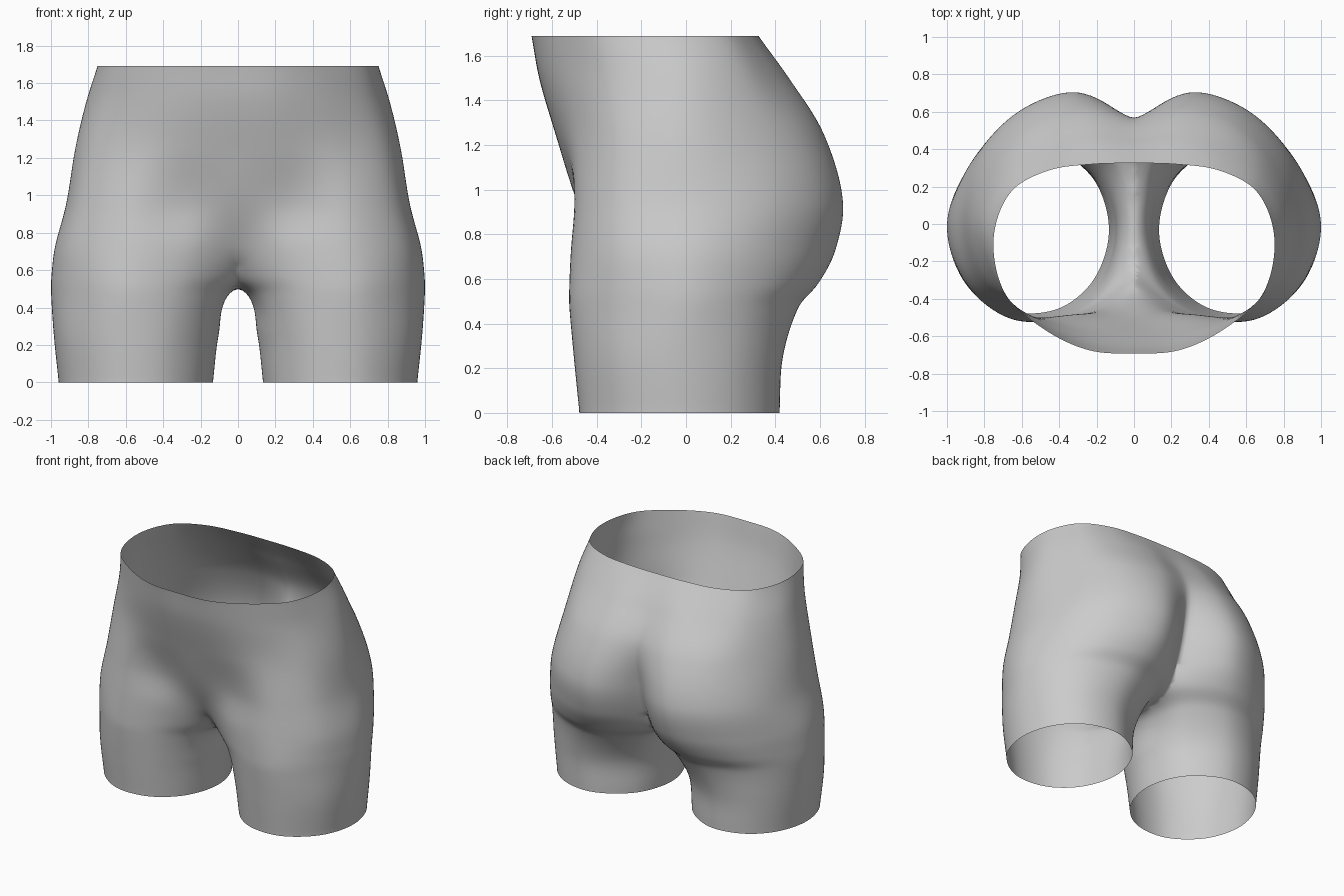
import bpy, bmesh, math

if "Cube" in bpy.data.objects:
    bpy.data.objects.remove(bpy.data.objects["Cube"])

LEG_ANGLES = [-140, -110, -75, -36, 0, 35, 64, 98, 140, 170, 190]


def leg_ring(cx, cy, rx, ry):
    return [(cx + rx * math.cos(math.radians(a)), cy + ry * math.sin(math.radians(a)))
            for a in LEG_ANGLES]


# Half-body cross-sections above the leg: nine points from front middle,
# round the hip, to back middle, then inner x and its back / front y
LEVELS = [0.48, 0.57, 0.72, 0.95, 1.25, 1.5, 1.69]
SECTIONS = [
    [.13, -.318, .33, -.478, .64, -.513, .90, -.32, 1.0, 0, .89, .28, .70, .44, .40, .505, .12, .35, .05, .10, -.10],
    [.02, -.29, .29, -.475, .64, -.511, .90, -.32, .998, 0, .88, .31, .68, .50, .36, .585, .03, .40, -.14, .10, -.10],
    [0, -.39, .28, -.485, .62, -.504, .89, -.32, .98, 0, .87, .33, .63, .575, .31, .665, 0, .45, -.15, .15, -.40],
    [0, -.49, .28, -.485, .60, -.488, .84, -.32, .92, 0, .81, .385, .58, .62, .29, .702, 0, .52, -.15, .25, -.485],
    [0, -.585, .28, -.565, .56, -.485, .79, -.31, .87, 0, .73, .35, .53, .54, .27, .618, 0, .56, -.22, .50, -.565],
    [0, -.658, .26, -.635, .53, -.515, .73, -.33, .81, 0, .68, .27, .48, .40, .25, .46, 0, .445, -.25, .46, -.635],
    [0, -.692, .24, -.675, .50, -.55, .69, -.37, .748, -.05, .65, .18, .46, .285, .22, .32, 0, .325, -.22, .32, -.675],
]
zs = [0, 0.25] + LEVELS
rings = [leg_ring(.547, -.03, .412, .45), leg_ring(.545, -.035, .44, .47)]
for s in SECTIONS:
    pts = [(s[i], s[i + 1]) for i in range(0, 18, 2)]
    rings.append(pts + [(s[18], s[19]), (s[18], s[20])])
N = len(LEG_ANGLES)


def hermite(a, b, ma, mb, t):
    return ((2*t**3 - 3*t*t + 1) * a + (t**3 - 2*t*t + t) * ma
            + (3*t*t - 2*t**3) * b + (t**3 - t*t) * mb)


def smooth_ring(p, steps=10):
    """Closed smooth curve through the control points, spaced by chord length."""
    out = []
    for i in range(N):
        a, b, c, d = p[i - 1], p[i], p[(i + 1) % N], p[(i + 2) % N]
        h0, h1, h2 = (max(math.dist(*e), 1e-3) ** 0.75 for e in ((a, b), (b, c), (c, d)))
        for k in range(steps):
            pt = []
            for q in (0, 1):
                s0, s1, s2 = (b[q] - a[q]) / h0, (c[q] - b[q]) / h1, (d[q] - c[q]) / h2
                m1 = (s0 * h1 + s1 * h0) / (h0 + h1) * h1
                m2 = (s1 * h2 + s2 * h1) / (h1 + h2) * h1
                pt.append(hermite(b[q], c[q], m1, m2, k / steps))
            out.append(tuple(pt))
    return out


def ring_at(z):
    """Control ring interpolated smoothly in height."""
    i = max(k for k in range(len(zs) - 1) if zs[k] <= z + 1e-9)
    h = zs[i + 1] - zs[i]
    t = (z - zs[i]) / h

    def slope(k, j, q):
        lo, hi = max(k - 1, 0), min(k + 1, len(zs) - 1)
        return (rings[hi][j][q] - rings[lo][j][q]) / (zs[hi] - zs[lo])

    return [tuple(hermite(rings[i][j][q], rings[i + 1][j][q],
                          slope(i, j, q) * h, slope(i + 1, j, q) * h, t) for q in (0, 1))
            for j in range(N)]


# Loft one half, cut it at the middle plane, leaving waist and leg open
bm = bmesh.new()
rows = []
COUNT = 96
for r in range(COUNT + 1):
    z = zs[-1] * r / COUNT
    rows.append([bm.verts.new((x, y, z)) for x, y in smooth_ring(ring_at(z))])
for lo, hi in zip(rows, rows[1:]):
    n = len(lo)
    for j in range(n):
        bm.faces.new((lo[j], lo[(j + 1) % n], hi[(j + 1) % n], hi[j]))
bmesh.ops.bisect_plane(bm, geom=bm.verts[:] + bm.edges[:] + bm.faces[:], dist=1e-3,
                       plane_co=(0, 0, 0), plane_no=(1, 0, 0), clear_inner=True)
for f in bm.faces:
    f.smooth = True
mesh = bpy.data.meshes.new("hip_form")
bm.to_mesh(mesh)
bm.free()
body = bpy.data.objects.new("hip_form", mesh)
bpy.context.collection.objects.link(body)

# Mirror to the other side
mirror = body.modifiers.new("mirror", 'MIRROR')
mirror.use_clip = True
mirror.merge_threshold = 0.002
# Soften the folds, holding the open rims in place
inside = body.vertex_groups.new(name="inside")
inside.add([v.index for v in mesh.vertices if 0.005 < v.co.z < zs[-1] - 0.005], 1.0, 'ADD')
soften = body.modifiers.new("soften", 'SMOOTH')
soften.vertex_group = "inside"
soften.factor = 0.5
soften.iterations = 5

grey = bpy.data.materials.new("plain grey")
grey.diffuse_color = (0.6, 0.6, 0.6, 1)
grey.use_nodes = True
grey.node_tree.nodes["Principled BSDF"].inputs["Base Color"].default_value = grey.diffuse_color
mesh.materials.append(grey)
